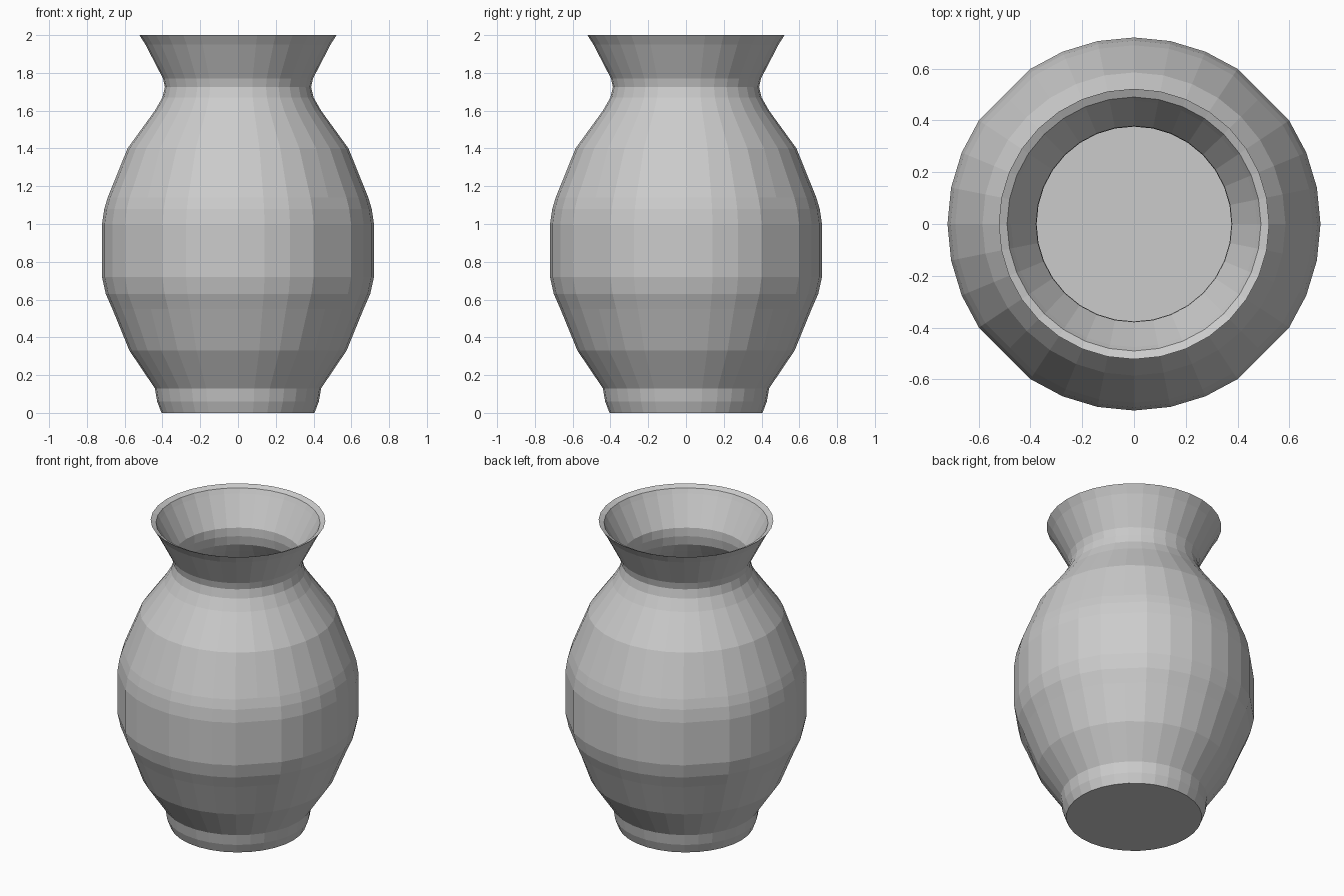
import bpy, bmesh, math

if "Cube" in bpy.data.objects:
    bpy.data.objects.remove(bpy.data.objects["Cube"])

SIDES = 32

# Profile as (radius, height): outside from foot to rim
outer = [(0.405, 0.0), (0.428, 0.06), (0.44, 0.13), (0.575, 0.33), (0.665, 0.55),
         (0.70, 0.63), (0.72, 0.72), (0.72, 1.0), (0.708, 1.08), (0.69, 1.14),
         (0.585, 1.40), (0.44, 1.60), (0.40, 1.67), (0.387, 1.725),
         (0.397, 1.77), (0.49, 1.95), (0.522, 2.0)]

# Inside from rim down to the floor
inner = [(0.49, 1.985), (0.475, 1.955), (0.378, 1.775), (0.376, 1.72), (0.387, 1.66)]
inner += [(r - 0.015, z) for r, z in reversed(outer[3:12])]
inner += [(0.42, 0.13), (0.40, 0.03)]


def ring(bm, radius, z):
    verts = []
    for i in range(SIDES):
        a = 2 * math.pi * i / SIDES
        # the belly is flattened on the diagonals
        r = radius
        if i % 8 == 4 and 0.5 < z < 1.2:
            r *= math.cos(2 * math.pi / SIDES)
        verts.append(bm.verts.new((r * math.cos(a), r * math.sin(a), z)))
    return verts


# Thin-walled turned vase
bm = bmesh.new()
rings = [ring(bm, r, z) for r, z in outer + inner]
for low, high in zip(rings, rings[1:]):
    for i in range(SIDES):
        j = (i + 1) % SIDES
        bm.faces.new((low[i], low[j], high[j], high[i]))
bm.faces.new(list(reversed(rings[0])))  # underside
bm.faces.new(rings[-1])                 # inside floor
bmesh.ops.recalc_face_normals(bm, faces=bm.faces)

mesh = bpy.data.meshes.new("vase")
bm.to_mesh(mesh)
bm.free()
vase = bpy.data.objects.new("vase", mesh)
bpy.context.collection.objects.link(vase)
